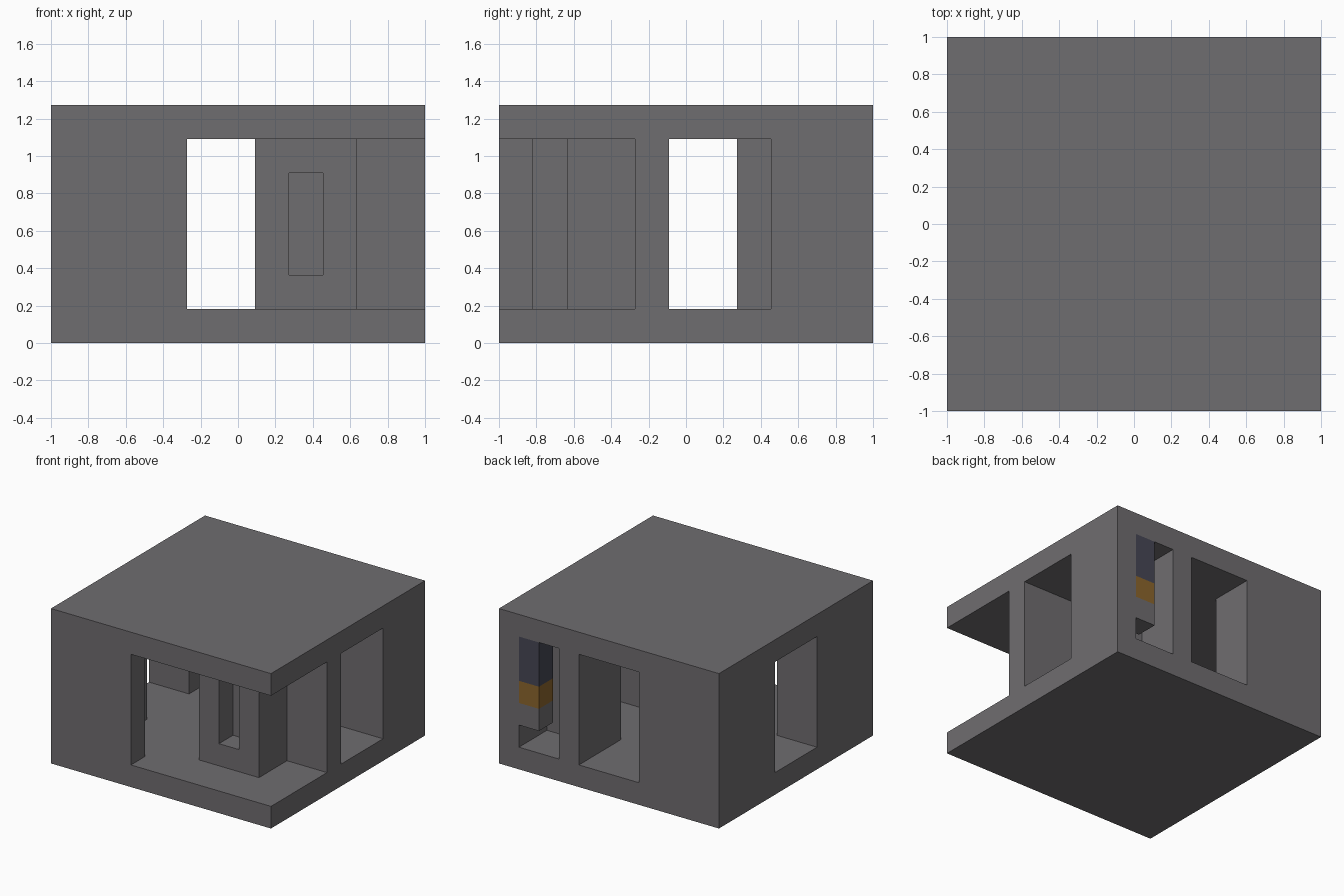
import bpy
import bmesh

U = 2 / 11          # one building block
HALF = 5.5          # half the footprint, in blocks

if "Cube" in bpy.data.objects:
    bpy.data.objects.remove(bpy.data.objects["Cube"], do_unlink=True)


def material(name, rgb):
    mat = bpy.data.materials.new(name)
    mat.use_nodes = True
    colour = (*rgb, 1)
    mat.diffuse_color = colour
    mat.node_tree.nodes["Principled BSDF"].inputs["Base Color"].default_value = colour
    return mat


grey = material("stone_grey", (0.159, 0.153, 0.162))
blue = material("slate_blue", (0.061, 0.063, 0.091))
gold = material("ochre_gold", (0.262, 0.133, 0.026))


def prism(name, outline, bottom, top, mat):
    """Extrude a plan outline, given in blocks, between two heights."""
    bm = bmesh.new()
    base = bm.faces.new([bm.verts.new(((x - HALF) * U, (y - HALF) * U, bottom * U))
                         for x, y in outline])
    new = bmesh.ops.extrude_face_region(bm, geom=[base])["geom"]
    bmesh.ops.translate(bm, vec=(0, 0, (top - bottom) * U),
                        verts=[v for v in new if isinstance(v, bmesh.types.BMVert)])
    bmesh.ops.recalc_face_normals(bm, faces=bm.faces)
    mesh = bpy.data.meshes.new(name)
    bm.to_mesh(mesh)
    bm.free()
    mesh.materials.append(mat)
    obj = bpy.data.objects.new(name, mesh)
    bpy.context.scene.collection.objects.link(obj)
    return obj


def rect(x0, y0, x1, y1):
    return [(x0, y0), (x1, y0), (x1, y1), (x0, y1)]


# Floor and roof slabs
prism("floor", rect(0, 0, 11, 11), 0, 1, grey)
prism("roof", rect(0, 0, 11, 11), 6, 7, grey)

# Corner walls between the slabs
WALLS = {
    "front_right_wall": [(0, 0), (4, 0), (4, 1), (2, 1), (2, 4), (0, 4)],
    "back_right_wall": [(0, 7), (2, 7), (2, 9), (4, 9), (4, 11), (0, 11)],
    "back_left_alcove": [(7, 8), (11, 8), (11, 11), (10, 11),
                         (10, 9), (8, 9), (8, 11), (7, 11)],
    "front_left_wall": [(6, 2), (9, 2), (9, 4), (11, 4), (11, 5), (6, 5)],
}
walls = {name: prism(name, plan, 1, 6, grey) for name, plan in WALLS.items()}

# Niche cut into the recessed front wall
cutter = prism("niche_cutter", rect(7, 1.5, 8, 3), 2, 5, grey)
cutter.hide_render = True
wall = walls["front_left_wall"]
cut = wall.modifiers.new("niche", "BOOLEAN")
cut.operation = "DIFFERENCE"
cut.solver = "EXACT"
cut.object = cutter
bpy.context.view_layer.objects.active = wall
bpy.ops.object.modifier_apply(modifier=cut.name)
bpy.data.objects.remove(cutter, do_unlink=True)

# Hanging coloured pillar in the back alcove
for name, low, high, mat in (("pillar_foot", 2, 3, grey),
                             ("pillar_band", 3, 4, gold),
                             ("pillar_top", 4, 6, blue)):
    prism(name, rect(9, 10, 10, 11), low, high, mat)
